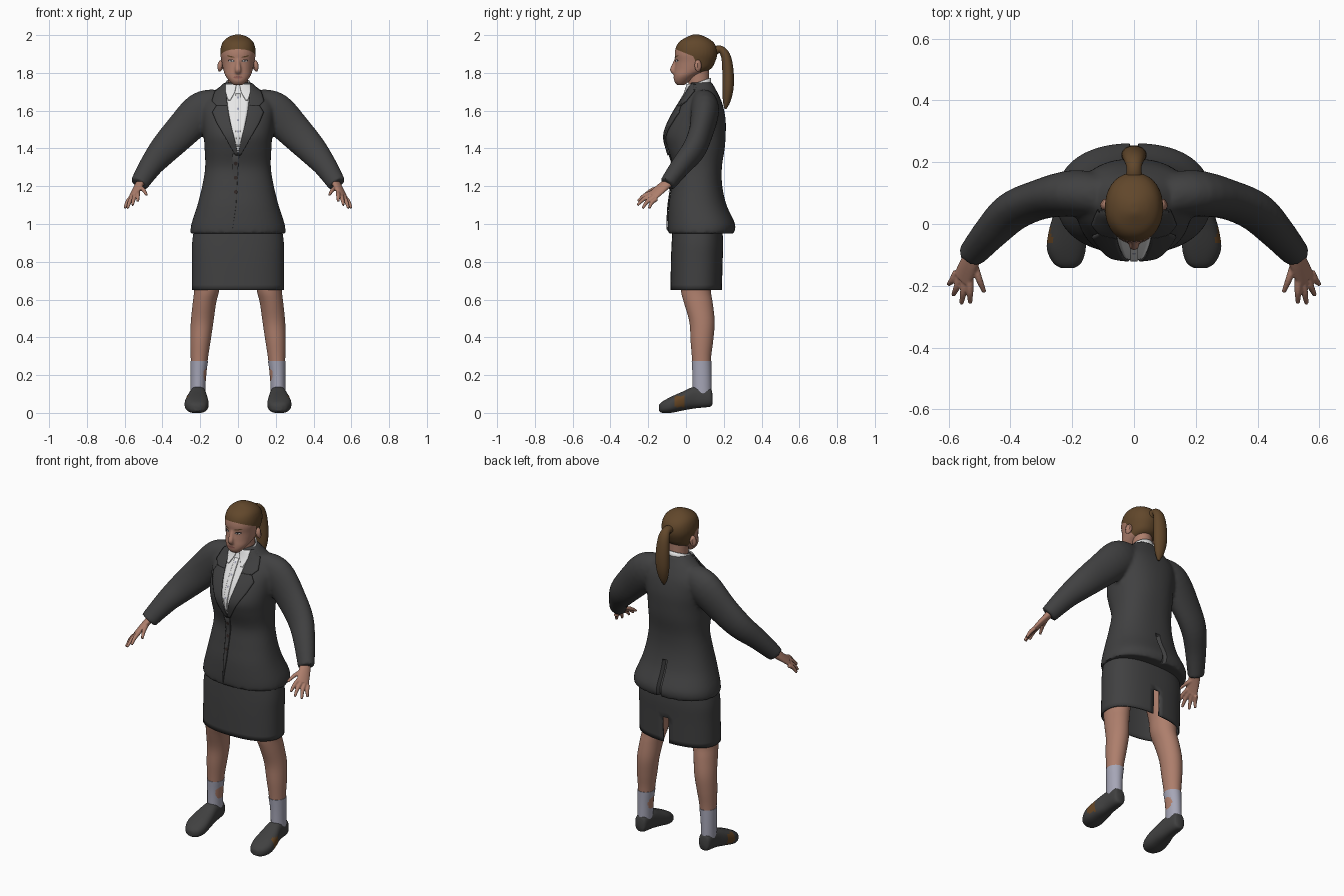
import bpy, bmesh, math
from mathutils import Vector
from mathutils.bvhtree import BVHTree

if "Cube" in bpy.data.objects:
    bpy.data.objects.remove(bpy.data.objects["Cube"])

made = []
XY = (Vector((1, 0, 0)), Vector((0, 1, 0)))
XZ = (Vector((1, 0, 0)), Vector((0, 0, 1)))
SIDES = (("left", 1), ("right", -1))


def material(name, *rgb):
    m = bpy.data.materials.new(name)
    m.use_nodes = True
    m.diffuse_color = (*rgb, 1)
    node = next(n for n in m.node_tree.nodes if n.type == 'BSDF_PRINCIPLED')
    node.inputs["Base Color"].default_value = (*rgb, 1)
    node.inputs["Roughness"].default_value = 0.8
    return m


suit = material("charcoal cloth", .052, .052, .053)
skin = material("skin", .42, .21, .15)
brown = material("brown hair", .12, .063, .024)
white = material("white cotton", .8, .8, .8)
sock_grey = material("lavender grey knit", .38, .38, .47)
leather = material("dark leather", .052, .052, .052)
lip_red = material("muted lips", .28, .11, .09)
dark = material("dark eyes", .03, .02, .018)
patch = material("tan leather patch", .13, .06, .018)


def spline(rows, k):
    """Catmull-Rom interpolation of rows of numbers."""
    out = []
    for i in range(len(rows) - 1):
        a, b = rows[max(i - 1, 0)], rows[i]
        c, d = rows[i + 1], rows[min(i + 2, len(rows) - 1)]
        for j in range(k):
            t = j / k
            out.append([.5 * (2 * q + (r - p) * t + (2 * p - 5 * q + 4 * r - s) * t * t
                              + (3 * q - p - 3 * r + s) * t ** 3)
                        for p, q, r, s in zip(a, b, c, d)])
    return out + [list(rows[-1])]


def loft(bm, rings, s=1, basis=None, hint=(0, 1, 0), n=32, k=4, p=2, caps=True):
    """Skin rounded rings (x, y, z, a, b) along a path; s mirrors in x."""
    rings = spline(rings, k)
    mids = [Vector(r[:3]) for r in rings]
    loops = []
    for i, r in enumerate(rings):
        if basis:
            u, v = basis
        else:
            t = (mids[min(i + 1, len(mids) - 1)] - mids[max(i - 1, 0)]).normalized()
            h = Vector(hint)
            u = (h - t * h.dot(t)).normalized()
            v = t.cross(u)
        loop = []
        for j in range(n):
            ang = 2 * math.pi * (j + .5) / n
            c, d = math.cos(ang), math.sin(ang)
            q = (mids[i] + u * max(r[3], .002) * math.copysign(abs(c) ** (2 / p), c)
                 + v * max(r[4], .002) * math.copysign(abs(d) ** (2 / p), d))
            loop.append(bm.verts.new((q.x * s, q.y, q.z)))
        loops.append(loop)
    for lo, hi in zip(loops, loops[1:]):
        for j in range(n):
            bm.faces.new((lo[j], lo[(j + 1) % n], hi[(j + 1) % n], hi[j]))
    if caps:
        bm.faces.new(loops[0])
        bm.faces.new(loops[-1])


def body(rows):
    """Turn (z, front, back, half width) into level rings."""
    return [(0, (f + b) / 2, z, w, (b - f) / 2) for z, f, b, w in rows]


def finish(name, bm, *mats):
    bmesh.ops.recalc_face_normals(bm, faces=bm.faces)
    me = bpy.data.meshes.new(name)
    bm.to_mesh(me)
    bm.free()
    ob = bpy.data.objects.new(name, me)
    for m in mats:
        me.materials.append(m)
    bpy.context.collection.objects.link(ob)
    made.append(ob)
    return ob


def part(name, rings, mat, **kw):
    bm = bmesh.new()
    loft(bm, rings, **kw)
    return finish(name, bm, mat)


def fuse(ob, voxel, smoothing):
    """Merge overlapping volumes into one soft skin."""
    m = ob.modifiers.new("fuse", 'REMESH')
    m.mode, m.voxel_size = 'VOXEL', voxel
    m = ob.modifiers.new("soften", 'SMOOTH')
    m.factor, m.iterations = .5, smoothing
    deps = bpy.context.evaluated_depsgraph_get()
    me = bpy.data.meshes.new_from_object(ob.evaluated_get(deps))
    mats = list(ob.data.materials)
    ob.modifiers.clear()
    ob.data = me
    me.materials.clear()
    for m in mats:
        me.materials.append(m)


def surface(ob):
    bm = bmesh.new()
    bm.from_mesh(ob.data)
    tree = BVHTree.FromBMesh(bm)
    bm.free()
    return tree


def front(tree, x, z, lift):
    hit = tree.ray_cast(Vector((x, -1, z)), Vector((0, 1, 0)))[0]
    hit = hit or tree.find_nearest(Vector((x, -.03, z)))[0]
    return hit + Vector((0, -lift, 0))


def drape(name, rows, tree, mat, lift, s=1, thick=.006, cols=8):
    """Thin cloth strip (z, x0, x1) laid on the front of a surface."""
    bm = bmesh.new()
    fine = []
    for a, b in zip(rows, rows[1:]):
        fine += [[p + (q - p) * j / 6 for p, q in zip(a, b)] for j in range(6)]
    fine.append(rows[-1])
    grid = [[bm.verts.new(front(tree, s * (a + (b - a) * j / cols), z, lift))
             for j in range(cols + 1)] for z, a, b in fine]
    for lo, hi in zip(grid, grid[1:]):
        for j in range(cols):
            bm.faces.new((lo[j], lo[j + 1], hi[j + 1], hi[j]))
    ob = finish(name, bm, mat)
    m = ob.modifiers.new("thickness", 'SOLIDIFY')
    m.thickness, m.offset = thick, 0


def spot(name, x, z, w, h, tree, mat, lift, tilt=0):
    """Small oval plate on the front of a surface."""
    bm = bmesh.new()
    pts = []
    for j in range(16):
        c, d = math.cos(j * math.pi / 8) * w, math.sin(j * math.pi / 8) * h
        pts.append(bm.verts.new(front(tree, x + c, z + d + c * tilt, lift)))
    mid = bm.verts.new(front(tree, x, z, lift))
    for j in range(16):
        bm.faces.new((pts[j], pts[(j + 1) % 16], mid))
    finish(name, bm, mat)


# Jacket: torso and sleeves fused
bm = bmesh.new()
loft(bm, body([(.95, -.095, .255, .252), (1, -.097, .26, .247), (1.1, -.092, .215, .215),
               (1.2, -.077, .192, .19), (1.3, -.067, .19, .174), (1.4, -.097, .205, .177),
               (1.47, -.11, .21, .182), (1.55, -.083, .21, .19), (1.63, -.037, .195, .19),
               (1.69, 0, .17, .14), (1.735, .015, .145, .087), (1.75, .02, .14, .07)]),
     basis=XY, n=48, p=2.3)
for _, s in SIDES:
    loft(bm, [(.1, .09, 1.65, .065, .07), (.19, .1, 1.6, .075, .102), (.3, .08, 1.49, .064, .093),
              (.39, .042, 1.395, .062, .08), (.46, -.025, 1.31, .054, .063),
              (.525, -.1, 1.21, .042, .049)], s=s)
jacket = finish("jacket", bm, suit)
fuse(jacket, .01, 5)
for v in jacket.data.vertices:  # back vent
    if abs(v.co.x) < .007 and v.co.y > .15 and v.co.z < 1.15:
        v.co.y -= .02
cloth = surface(jacket)

# Shirt front, lapels, buttons
drape("shirt_front", [(1.735, -.066, .066), (1.6, -.052, .052), (1.45, -.021, .021),
                      (1.37, -.001, .001)], cloth, white, .003)
drape("shirt_placket", [(1.69, -.013, .013), (1.5, -.013, .013), (1.41, -.006, .006)],
      cloth, white, .009)
for i in range(4):
    spot(f"shirt_button_{i + 1}", 0, 1.67 - i * .06, .006, .006, cloth, sock_grey, .014)
for i in range(3):
    spot(f"jacket_button_{i + 1}", -.012, 1.32 - i * .075, .01, .01, cloth, dark, .011)
drape("front_overlap", [(1.37, -.03, .005), (1.1, -.03, -.01), (.965, -.03, -.03)],
      cloth, suit, .004)
for side, s in SIDES:
    drape(side + "_collar", [(1.74, .064, .1), (1.69, .062, .125), (1.65, .058, .137),
                             (1.625, .055, .112)], cloth, suit, .008, s, .009)
    drape(side + "_lapel", [(1.628, .055, .112), (1.59, .05, .135), (1.535, .04, .112),
                            (1.45, .018, .062), (1.365, -.002, .014)], cloth, suit, .008, s, .009)
    drape(side + "_shirt_collar", [(1.74, .008, .066), (1.70, .016, .066), (1.655, .04, .052)],
          cloth, white, .011, s)

# Neck and collar band
part("neck", [(0, .07, 1.66, .056, .06), (0, .068, 1.73, .052, .056), (0, .068, 1.82, .053, .055)],
     skin, basis=XY)
bm = bmesh.new()
loft(bm, body([(1.69, .002, .135, .068), (1.735, .003, .132, .064)]), basis=XY, k=2, caps=False)
for v in bm.verts:
    v.co.z += (v.co.y - .02) * .35
band = finish("collar_band", bm, white)
band.modifiers.new("thickness", 'SOLIDIFY').thickness = .006

# Head with nose; hair coloured behind the hairline
bm = bmesh.new()
loft(bm, body([(1.735, -.047, -.01, .024), (1.755, -.062, .02, .045), (1.785, -.064, .06, .067),
               (1.82, -.061, .13, .079), (1.86, -.057, .155, .087), (1.9, -.06, .166, .094),
               (1.94, -.052, .16, .09), (1.97, -.03, .137, .076), (1.992, .01, .1, .047),
               (2.003, .035, .07, .014)]), basis=XY, p=2.15)
loft(bm, [(0, -.048, 1.88, .008, .01), (0, -.062, 1.845, .012, .011),
          (0, -.072, 1.815, .017, .013), (0, -.058, 1.797, .014, .01)], hint=(1, 0, 0), n=16)
head = finish("head", bm, skin, brown)
fuse(head, .006, 3)
bm = bmesh.new()
bm.from_mesh(head.data)
cuts = [(Vector((0, -.062, 1.928)), Vector((0, .4, 1))), (Vector((0, .04, 1.885)), Vector((0, 1, .42)))]
for co, no in cuts:
    bmesh.ops.bisect_plane(bm, geom=bm.verts[:] + bm.edges[:] + bm.faces[:], plane_co=co, plane_no=no)
for f in bm.faces:
    c = f.calc_center_median()
    f.material_index = int(any((c - co).dot(no) > 0 for co, no in cuts))
bm.to_mesh(head.data)
bm.free()
face = surface(head)

# Face details and ears
spot("lips", 0, 1.776, .025, .007, face, lip_red, .003)
for side, s in SIDES:
    spot(side + "_eye_outline", s * .036, 1.864, .018, .0075, face, dark, .002, s * .1)
    spot(side + "_eye_white", s * .036, 1.863, .012, .0045, face, white, .004)
    spot(side + "_iris", s * .036, 1.863, .0055, .0045, face, dark, .006)
    spot(side + "_eyebrow", s * .038, 1.886, .021, .0035, face, brown, .003, s * .2)
    part(side + "_ear", [(.08, .058, 1.835, .012, .018), (.092, .064, 1.838, .02, .033),
                         (.103, .07, 1.84, .012, .02)], skin, s=s, n=16)

# Ponytail
part("ponytail", [(0, .14, 1.91, .03, .025), (0, .18, 1.925, .024, .02), (0, .21, 1.89, .033, .025),
                  (0, .222, 1.81, .04, .03), (0, .222, 1.72, .04, .03), (0, .215, 1.65, .026, .02),
                  (0, .208, 1.61, .006, .006)], brown, hint=(1, 0, 0))

# Skirt, hollow, with a back slit
bm = bmesh.new()
loft(bm, body([(.99, -.07, .19, .23), (.9, -.076, .197, .243), (.8, -.08, .194, .243),
               (.65, -.082, .19, .243)]), basis=XY, n=64, p=2.4, caps=False)
middle = [f for f in bm.faces if f.calc_center_median().y > .1
          and abs(f.calc_center_median().x) < .004 and f.calc_center_median().z < .8]
bmesh.ops.delete(bm, geom=middle, context='FACES')
skirt = finish("skirt", bm, suit)
skirt.modifiers.new("thickness", 'SOLIDIFY').thickness = .008

for side, s in SIDES:
    # Legs and socks
    part(side + "_leg", [(.125, .055, .93, .1, .1), (.16, .05, .76, .075, .085),
                         (.166, .052, .65, .067, .08), (.178, .066, .58, .062, .076),
                         (.19, .085, .48, .06, .067), (.199, .084, .38, .054, .06),
                         (.205, .082, .28, .045, .05), (.21, .085, .13, .036, .046)],
         skin, s=s, basis=XY)
    part(side + "_sock", [(.205, .082, .275, .047, .052), (.21, .084, .2, .041, .05),
                          (.212, .085, .09, .039, .05)], sock_grey, s=s, basis=XY)
    # Shoes with a tan patch on the outer side
    rows = [(.212, .14, .045, .1, .02), (.212, .125, .032, .132, .036), (.212, .05, .024, .14, .044),
            (.217, -.02, .012, .112, .058), (.219, -.08, 0, .085, .063),
            (.216, -.125, 0, .06, .046), (.215, -.143, .01, .042, .02)]
    shoe = part(side + "_shoe", [(x, y, (a + b) / 2, w, (b - a) / 2) for x, y, a, b, w in rows],
                leather, s=s, basis=XZ, p=2.5, k=6)
    shoe.data.materials.append(patch)
    for f in shoe.data.polygons:
        c = f.center
        if abs(c.x) > .26 and -.065 < c.y < -.012 and .03 < c.z < .09:
            f.material_index = 1
    # Hands: palm, four fingers and thumb fused
    bm = bmesh.new()
    loft(bm, [(.51, -.08, 1.23, .028, .022), (.533, -.13, 1.19, .034, .018),
              (.555, -.178, 1.148, .036, .013)], s=s, hint=(.048, .03, -.035), n=20)
    digits = [((.531, -.175, 1.168), (.53, -.255, 1.12)), ((.546, -.172, 1.155), (.558, -.257, 1.1)),
              ((.56, -.165, 1.145), (.585, -.23, 1.083)), ((.574, -.155, 1.133), (.6, -.195, 1.083)),
              ((.518, -.125, 1.195), (.484, -.22, 1.155))]
    for a, b in digits:
        m = (Vector(a) + Vector(b)) / 2 + Vector((0, -.006, .006))
        loft(bm, [(*a, .012, .012), (*m, .011, .011), (*b, .007, .007)], s=s, hint=(1, .3, 0), n=12)
    hand = finish(side + "_hand", bm, skin)
    fuse(hand, .004, 2)

# Smooth shading with crisp hems
for ob in bpy.context.selected_objects:
    ob.select_set(False)
for ob in made:
    ob.select_set(True)
bpy.context.view_layer.objects.active = made[0]
bpy.ops.object.shade_smooth_by_angle(angle=math.radians(45))
